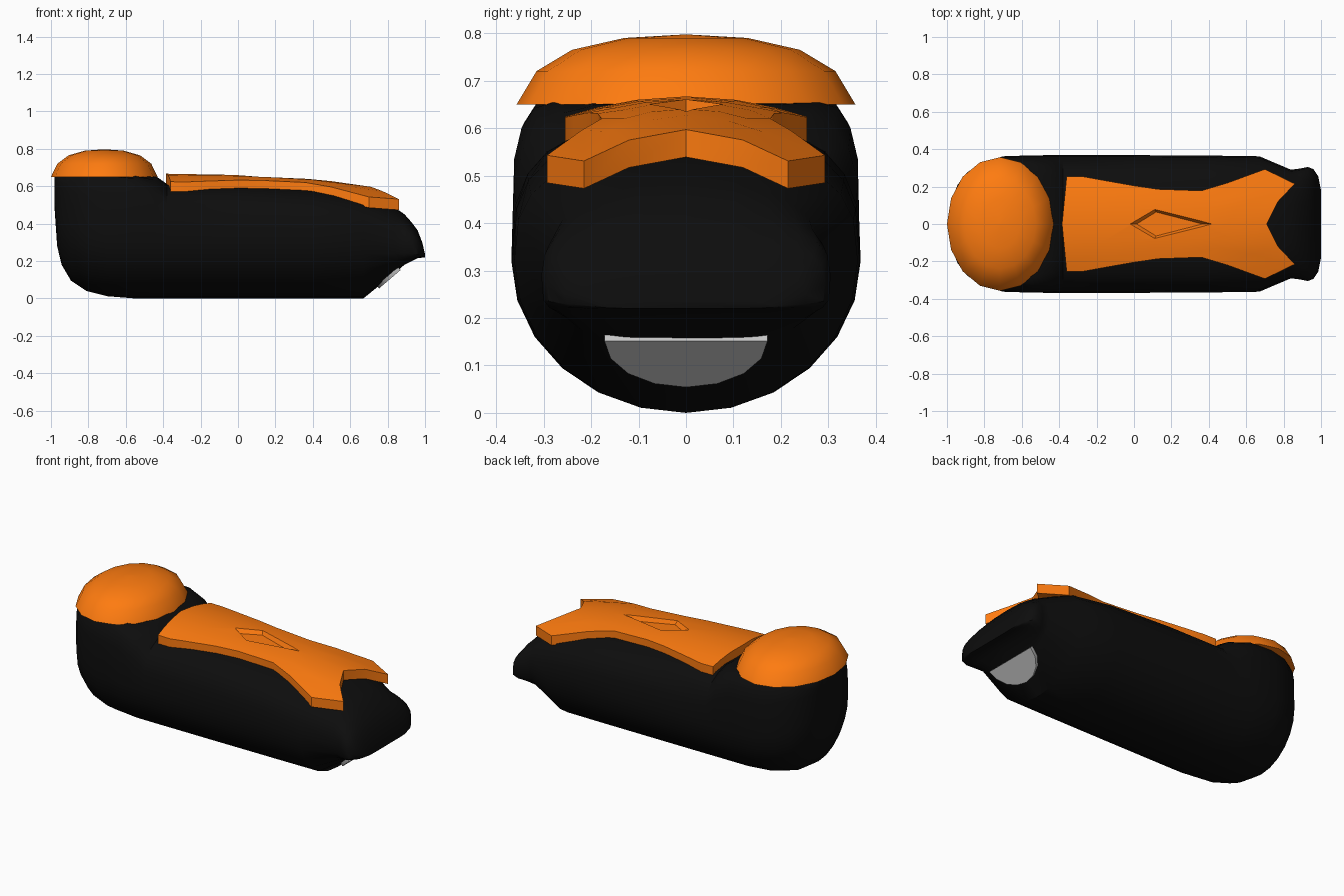
import bpy, bmesh, math
from math import cos, sin, pi, radians

if "Cube" in bpy.data.objects:
    bpy.data.objects.remove(bpy.data.objects["Cube"])


def material(name, rgb):
    m = bpy.data.materials.new(name)
    m.diffuse_color = (*rgb, 1)
    m.use_nodes = True
    m.node_tree.nodes["Principled BSDF"].inputs["Base Color"].default_value = m.diffuse_color
    return m


BLACK = material("black", (0.004, 0.004, 0.004))
ORANGE = material("orange", (1.0, 0.2, 0.005))


def finish(bm, name, mat=None, angle=35):
    bmesh.ops.recalc_face_normals(bm, faces=bm.faces)
    me = bpy.data.meshes.new(name)
    bm.to_mesh(me)
    bm.free()
    ob = bpy.data.objects.new(name, me)
    bpy.context.collection.objects.link(ob)
    if mat:
        me.materials.append(mat)
    bpy.ops.object.select_all(action='DESELECT')
    ob.select_set(True)
    bpy.context.view_layer.objects.active = ob
    bpy.ops.object.shade_smooth_by_angle(angle=radians(angle))
    return ob


def skin(bm, rings):
    """Bridge equal closed rings of points and cap both ends."""
    vs = [[bm.verts.new(p) for p in r] for r in rings]
    n = len(vs[0])
    for a, b in zip(vs, vs[1:]):
        for i in range(n):
            j = (i + 1) % n
            bm.faces.new((a[i], a[j], b[j], b[i]))
    bm.faces.new(vs[0])
    bm.faces.new(vs[-1])


def lerp(table, x):
    for (x0, y0), (x1, y1) in zip(table, table[1:]):
        if x <= x1:
            return y0 + (y1 - y0) * (x - x0) / (x1 - x0)
    return table[-1][1]


# Body: sections along x (x, half width, bottom, widest z, top, top power, bottom power)
SECTIONS = [
    (-.98, .09, .47, .56, .66, 5, 2), (-.967, .15, .28, .45, .67, 5, 2),
    (-.943, .21, .18, .42, .68, 5, 2), (-.893, .275, .095, .38, .69, 5, 2),
    (-.81, .33, .04, .35, .70, 5, 2), (-.70, .362, .012, .33, .70, 5, 2),
    (-.55, .367, 0, .32, .69, 5, 2), (-.44, .368, 0, .32, .655, 4, 2),
    (-.38, .368, 0, .32, .612, 3, 2), (0, .368, 0, .32, .61, 3, 2),
    (.40, .366, 0, .32, .588, 3, 2), (.67, .362, 0, .32, .55, 2.8, 2),
    (.84, .29, .137, .30, .485, 2.6, 2.6), (.89, .297, .18, .30, .45, 2.6, 4),
    (.93, .305, .20, .29, .405, 2.8, 5), (.96, .293, .215, .27, .365, 3, 6),
    (.985, .255, .218, .25, .30, 3, 6), (1.0, .18, .22, .225, .235, 3, 4),
]


def section(x, w, zb, zc, zt, nt, nb, sides=24):
    pts = []
    for i in range(sides):
        a = 2 * pi * i / sides
        c, s = cos(a), sin(a)
        p = 2 / (nt if s >= 0 else nb)
        y = w * math.copysign(abs(c) ** p, c)
        z = zc + (zt - zc) * s ** p if s >= 0 else zc - (zc - zb) * (-s) ** p
        pts.append((x, y, min(z, .655)))
    return pts


bm = bmesh.new()
skin(bm, [section(*s) for s in SECTIONS])
finish(bm, "body", BLACK)

# Rear dome cap
bm = bmesh.new()
skin(bm, [[(-.715 + .798 * r * cos(pi * i / 8), r * sin(pi * i / 8), z) for i in range(16)]
          for r, z in ((.357, .65), (.315, .72), (.24, .765), (.13, .79), (.01, .797))])
finish(bm, "rear_dome", ORANGE, 40)

# Curved top plate with a notched front edge
TOP = [(-.39, .667), (0, .66), (.2, .65), (.42, .637), (.58, .617),
       (.71, .597), (.8, .578), (.87, .558)]
WIDTH = [(-.36, .255), (-.28, .255), (-.17, .235), (0, .205), (.13, .186),
         (.36, .178), (.5, .22), (.7, .293)]
FRONT = [(0, .71), (.41, .77), (.734, .86), (1, .70)]
THICK = .058


def plate_point(t, xs):
    a = abs(t)
    u = (xs + .36) / 1.06
    back, front = -.385 + .025 * a, lerp(FRONT, a)
    x = back + u * (front - back)
    y = t * lerp(WIDTH, xs)
    return x, y, lerp(TOP, x) - .65 * y * y


bm = bmesh.new()
half = [t for t, _ in FRONT]
ts = [-t for t in half[:0:-1]] + half
grid = [[bm.verts.new(plate_point(t, xs)) for t in ts] for xs, _ in WIDTH]
for a, b in zip(grid, grid[1:]):
    for j in range(len(ts) - 1):
        bm.faces.new((a[j], a[j + 1], b[j + 1], b[j]))
ext = bmesh.ops.extrude_face_region(bm, geom=bm.faces[:], use_keep_orig=True)
for v in ext["geom"]:
    if isinstance(v, bmesh.types.BMVert):
        v.co.z -= THICK
plate = finish(bm, "top_plate", ORANGE, 30)

# Diamond recess in the plate
bm = bmesh.new()
skin(bm, [[(.15 + s * (x - .15), s * y, lerp(TOP, x) + dz)
           for x, y in ((-.02, 0), (.11, -.08), (.42, 0), (.11, .08))]
          for s, dz in ((.8, -.025), (1.2, .025))])
cutter = finish(bm, "diamond_cutter")
cutter.hide_render = True
mod = plate.modifiers.new("recess", 'BOOLEAN')
mod.operation = 'DIFFERENCE'
mod.object = cutter
bpy.context.view_layer.objects.active = plate
bpy.ops.object.modifier_apply(modifier=mod.name)
bpy.data.objects.remove(cutter)

# Grey half-disc intake on the sloping chin
bm = bmesh.new()
arc = [(.172 * cos(pi * i / 8), .155 - .098 * sin(pi * i / 8)) for i in range(9)]
skin(bm, [[(.752 + (z - .057) * 1.17 + d, y, z - d) for y, z in arc] for d in (-.012, .003)])
finish(bm, "chin_intake")
